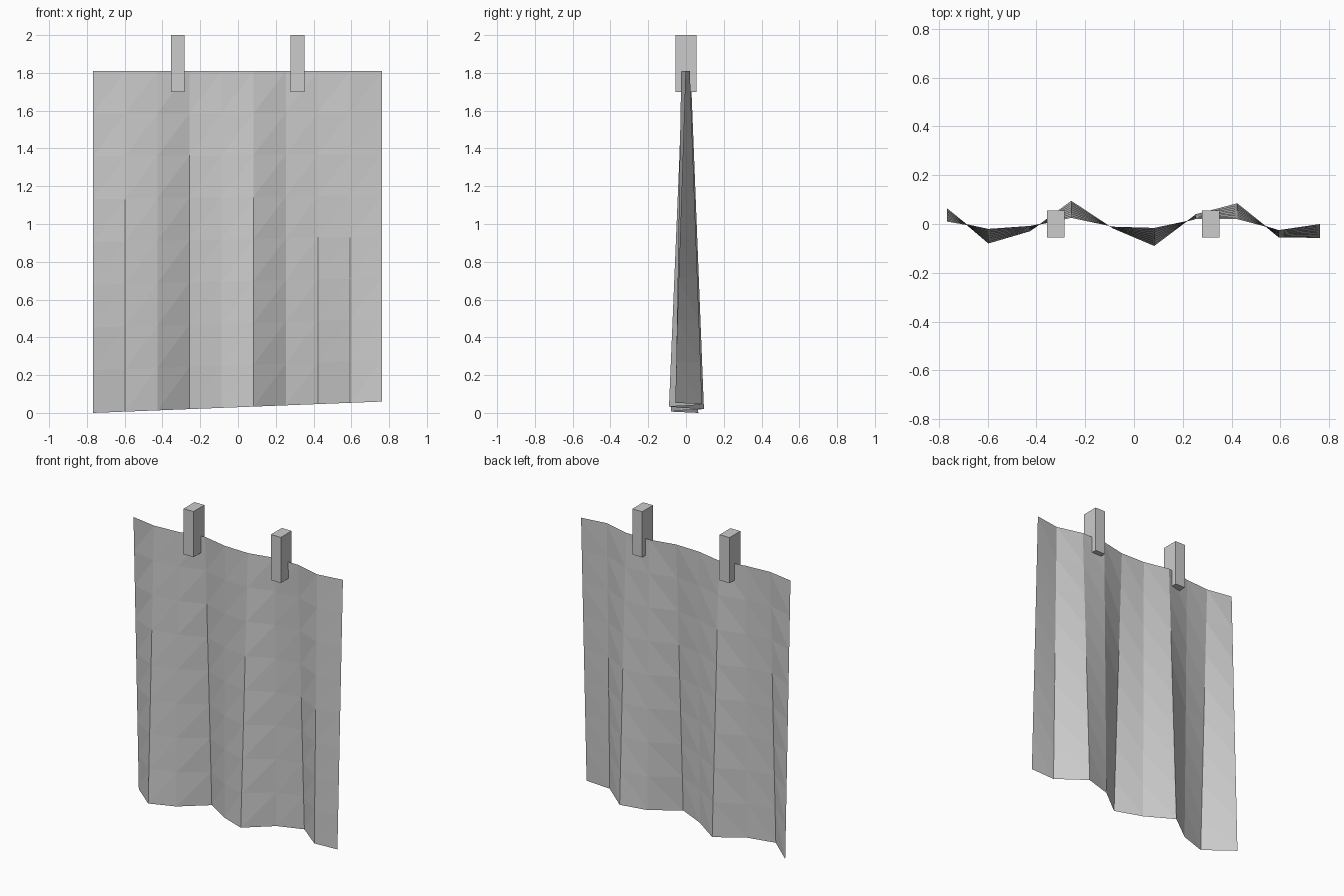
import bpy

cube = bpy.data.objects.get("Cube")
if cube:
    bpy.data.objects.remove(cube, do_unlink=True)


def make_material(name, rgb):
    mat = bpy.data.materials.new(name)
    mat.use_nodes = True
    mat.diffuse_color = (*rgb, 1)
    mat.node_tree.nodes["Principled BSDF"].inputs["Base Color"].default_value = (*rgb, 1)
    return mat


def add_mesh(name, verts, faces, mat):
    mesh = bpy.data.meshes.new(name)
    mesh.from_pydata(verts, [], faces)
    mesh.materials.append(mat)
    obj = bpy.data.objects.new(name, mesh)
    bpy.context.collection.objects.link(obj)
    return obj


grey = make_material("plain grey", (0.6, 0.6, 0.6))

# Hanging cloth: fold depth per column at the hem and at the top edge
HEM = [0.065, -0.08, -0.03, 0.095, -0.018, -0.09, 0.04, 0.085, -0.055, -0.057]
TOP = [0.01, -0.02, -0.008, 0.025, -0.011, -0.016, 0.02, 0.02, -0.025, 0.0]
LEFT, RIGHT, TOP_Z, SLANT, ROWS = -0.767, 0.763, 1.81, 0.06, 8
cols = len(HEM)
verts, faces = [], []
for r in range(ROWS + 1):
    t = r / ROWS
    for c in range(cols):
        s = c / (cols - 1)
        hem_z = SLANT * s
        verts.append((LEFT + (RIGHT - LEFT) * s,
                      HEM[c] + (TOP[c] - HEM[c]) * t,
                      hem_z + (TOP_Z - hem_z) * t))
for r in range(ROWS):
    for c in range(cols - 1):
        a = r * cols + c
        b = a + cols
        # Diagonal runs from lower left to upper right
        faces += [(a, a + 1, b + 1), (a, b + 1, b)]
add_mesh("hanging_cloth", verts, faces, grey)

# Two block clips gripping the top edge
for name, x in (("right_clip", -0.32), ("left_clip", 0.315)):
    bpy.ops.mesh.primitive_cube_add(size=1, location=(x, 0, 1.85))
    clip = bpy.context.object
    clip.name = name
    clip.scale = (0.072, 0.112, 0.3)
    clip.data.materials.append(grey)
